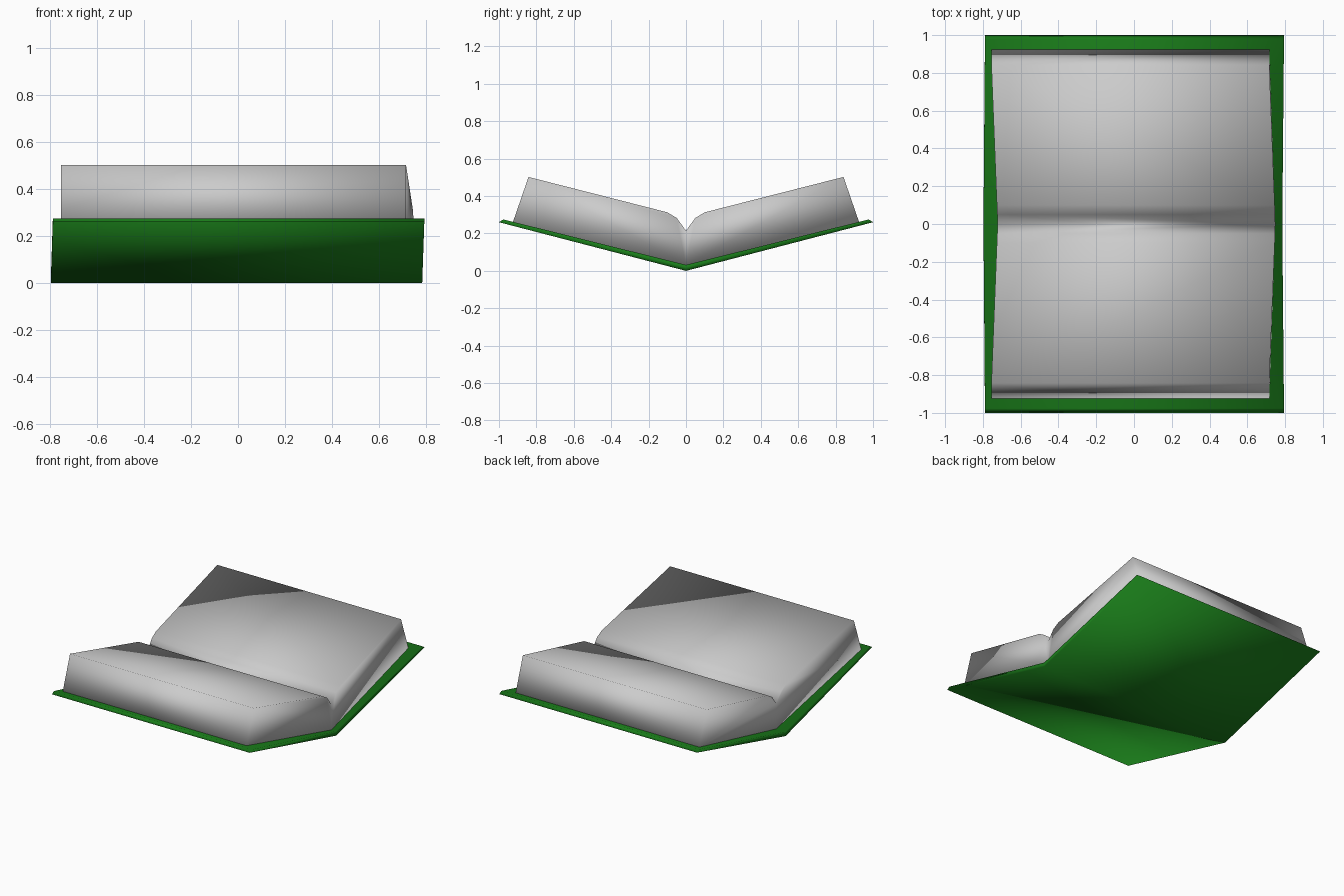
import bpy, bmesh

if "Cube" in bpy.data.objects:
    bpy.data.objects.remove(bpy.data.objects["Cube"])


def half_prism(name, profile):
    """Sweep an open (y, z, x_left, x_right) half profile along x, mirror over y."""
    bm = bmesh.new()
    left = [bm.verts.new((xl, y, z)) for y, z, xl, xr in profile]
    right = [bm.verts.new((xr, y, z)) for y, z, xl, xr in profile]
    for i in range(len(profile) - 1):
        bm.faces.new((left[i], right[i], right[i + 1], left[i + 1]))
    bm.faces.new(right[::-1])
    bm.faces.new(left)
    # close temporarily across the spine plane so normals resolve outward
    seam = bm.faces.new((left[-1], right[-1], right[0], left[0]))
    bmesh.ops.recalc_face_normals(bm, faces=bm.faces[:])
    bmesh.ops.delete(bm, geom=[seam], context='FACES_ONLY')
    mesh = bpy.data.meshes.new(name)
    bm.to_mesh(mesh)
    bm.free()
    mesh.polygons.foreach_set("use_smooth", [True] * len(mesh.polygons))
    obj = bpy.data.objects.new(name, mesh)
    bpy.context.collection.objects.link(obj)
    mod = obj.modifiers.new("mirror_halves", 'MIRROR')
    mod.use_axis = (False, True, False)
    mod.use_clip = True
    return obj


# Green cover: thin folded V
cover = half_prism("cover", [
    (0, 0.0, -0.797, 0.785),
    (1.0, 0.26, -0.789, 0.794),
    (0.977, 0.275, -0.789, 0.794),
    (0, 0.032, -0.797, 0.785),
])
green = bpy.data.materials.new("cover_green")
green.diffuse_color = (0.01, 0.2, 0.01, 1)
green.use_nodes = True
green.node_tree.nodes["Principled BSDF"].inputs["Base Color"].default_value = green.diffuse_color
cover.data.materials.append(green)

# Page block: two thick leaves dipping into the spine, ends skewed slightly
half_prism("pages", [
    (0, 0.03, -0.722, 0.748),
    (0.925, 0.262, -0.755, 0.716),
    (0.842, 0.502, -0.755, 0.716),
    (0.10, 0.313, -0.726, 0.745),
    (0.05, 0.283, -0.724, 0.747),
    (0, 0.215, -0.722, 0.748),
])
